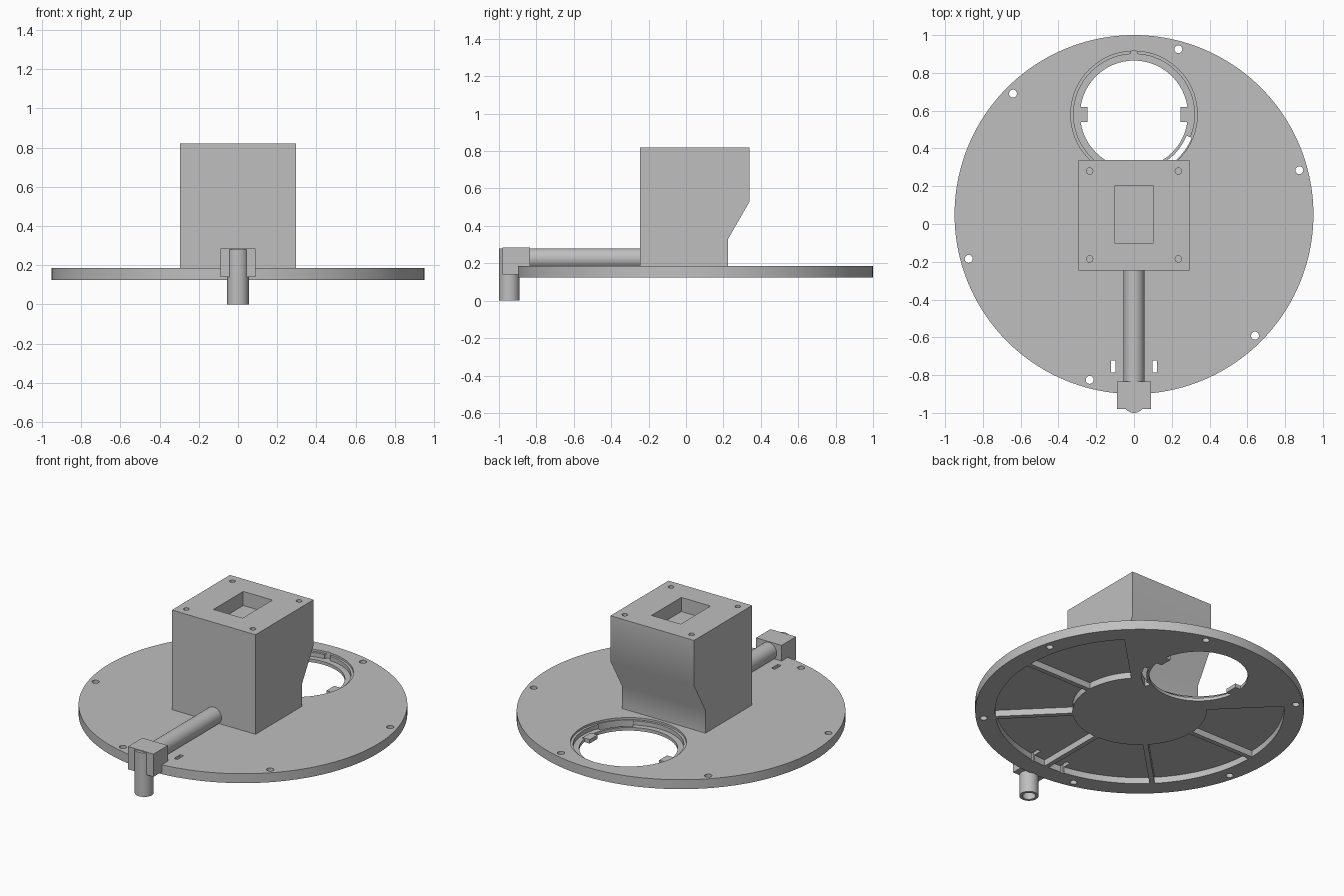
import bpy, bmesh
from math import sin, cos, pi, radians

cube = bpy.data.objects.get("Cube")
if cube:
    bpy.data.objects.remove(cube, do_unlink=True)

grey = bpy.data.materials.new("light grey")
grey.use_nodes = True
grey.diffuse_color = (0.52, 0.52, 0.52, 1)
grey.node_tree.nodes["Principled BSDF"].inputs["Base Color"].default_value = (0.52, 0.52, 0.52, 1)


def prism(name, pts, lo, hi, axis="z"):
    """Extrude a closed profile along z (x, y points), x (y, z) or y (x, z)."""
    place = {"z": lambda a, b, t: (a, b, t),
             "x": lambda a, b, t: (t, a, b),
             "y": lambda a, b, t: (a, t, b)}[axis]
    bm = bmesh.new()
    low = [bm.verts.new(place(a, b, lo)) for a, b in pts]
    high = [bm.verts.new(place(a, b, hi)) for a, b in pts]
    bm.faces.new(low)
    bm.faces.new(high)
    n = len(pts)
    for i in range(n):
        j = (i + 1) % n
        bm.faces.new((low[i], low[j], high[j], high[i]))
    bmesh.ops.recalc_face_normals(bm, faces=bm.faces)
    mesh = bpy.data.meshes.new(name)
    bm.to_mesh(mesh)
    bm.free()
    mesh.materials.append(grey)
    ob = bpy.data.objects.new(name, mesh)
    bpy.context.collection.objects.link(ob)
    return ob


def circle(cx, cy, r, n=96):
    return [(cx + r * cos(2 * pi * i / n), cy + r * sin(2 * pi * i / n)) for i in range(n)]


def rect(x0, x1, y0, y1):
    return [(x0, y0), (x1, y0), (x1, y1), (x0, y1)]


def sector(cx, cy, r0, r1, a0, a1, gap=0.0, n=16):
    """Ring segment; gap is half the straight rib left at each end."""
    pts = []
    for r, flip in ((r1, False), (r0, True)):
        s, e = radians(a0) + gap / r, radians(a1) - gap / r
        arc = [(cx + r * cos(s + (e - s) * i / n), cy + r * sin(s + (e - s) * i / n))
               for i in range(n + 1)]
        pts += arc[::-1] if flip else arc
    return pts


def cut(ob, pts, lo, hi, axis="z"):
    tool = prism("cutter", pts, lo, hi, axis)
    tool.hide_render = True
    mod = ob.modifiers.new("cut", "BOOLEAN")
    mod.operation = "DIFFERENCE"
    mod.solver = "EXACT"
    mod.object = tool
    bpy.context.view_layer.objects.active = ob
    bpy.ops.object.modifier_apply(modifier=mod.name)
    bpy.data.objects.remove(tool, do_unlink=True)


# Round base plate
BOTTOM, TOP, CY = 0.125, 0.185, 0.05
plate = prism("base_plate", circle(0, CY, 0.95, 160), BOTTOM, TOP)

# Recessed pockets underneath, leaving ribs, a hub and an outer ring
for k in range(6):
    start = 135 + 45 * k
    cut(plate, sector(0, CY, 0.387, 0.835, start, start + 45, 0.015), 0.05, 0.165)

# Stepped round opening with a key notch and a side slit
HY = 0.58
cut(plate, circle(0, HY, 0.335), 0.172, 0.3)
cut(plate, circle(0, HY, 0.32), 0.145, 0.3)
cut(plate, circle(0, HY, 0.285), 0, 0.3)
cut(plate, circle(0, HY + 0.32, 0.02, 24), 0.145, 0.3)
cut(plate, sector(0, HY, 0.3, 0.329, -60, -22), 0, 0.3)

# Screw holes round the rim
for k in range(6):
    a = radians(15 + 60 * k)
    cut(plate, circle(0.906 * cos(a), CY + 0.906 * sin(a), 0.021, 24), 0, 0.3)

# Strap slots beside the pipe and locking tabs in the opening
for side, label in ((1, "left"), (-1, "right")):
    x = 0.11 * side
    cut(plate, rect(x - 0.012, x + 0.012, -0.785, -0.722), 0, 0.3)
    x = 0.27 * side
    prism("locking_tab_" + label, rect(x - 0.025, x + 0.025, HY - 0.04, HY + 0.04), BOTTOM, 0.15)

# Tower with an undercut back
tower = prism("tower", [(-0.245, 0.18), (0.225, 0.18), (0.225, 0.33),
                        (0.34, 0.53), (0.34, 0.82), (-0.245, 0.82)], -0.295, 0.295, "x")
cut(tower, rect(-0.103, 0.103, -0.1, 0.2), 0.73, 0.9)
for x in (-0.235, 0.235):
    for y in (-0.185, 0.28):
        cut(tower, circle(x, y, 0.017, 24), 0.7, 0.9)

# Pipe, elbow block and hollow outlet
pipe = prism("pipe", circle(0, 0.225, 0.055, 48), -0.9, -0.24, "y")
block = prism("elbow_block", rect(-0.09, 0.09, -0.98, -0.835), 0.14, 0.285)
outlet = prism("outlet_pipe", circle(0, -0.945, 0.055, 48), 0, 0.28)
for ob in (block, outlet):
    cut(ob, circle(0, -0.945, 0.038, 48), -0.1, 0.24)

# Smooth the round walls, keep edges sharp
for ob in bpy.context.collection.objects:
    ob.select_set(ob.type == "MESH" and grey.name in ob.data.materials)
bpy.context.view_layer.objects.active = plate
bpy.ops.object.shade_smooth_by_angle(angle=radians(30))
